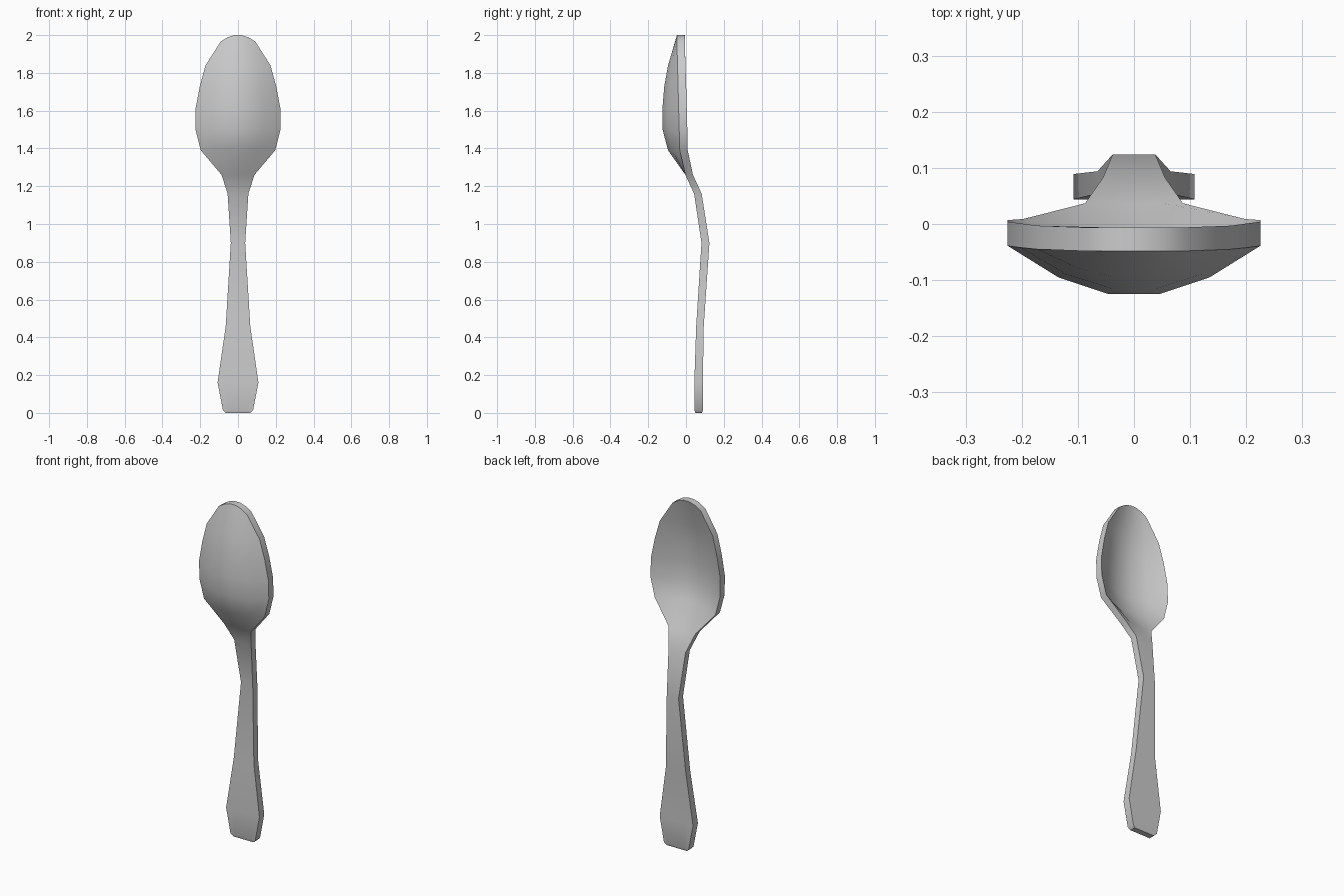
import bpy, bmesh

if "Cube" in bpy.data.objects:
    bpy.data.objects.remove(bpy.data.objects["Cube"])

# Stations along the spoon: z, half width, front y at the edge, bulge, thickness, end bow
stations = [
    (0.000, 0.065, 0.050, 0.000, 0.034, 0.0),
    (0.015, 0.080, 0.045, 0.000, 0.045, 0.0),
    (0.160, 0.108, 0.044, 0.000, 0.045, 0.0),
    (0.460, 0.065, 0.054, 0.000, 0.040, 0.0),
    (0.900, 0.038, 0.082, 0.000, 0.042, 0.0),
    (1.160, 0.055, 0.043, 0.000, 0.040, 0.0),
    (1.260, 0.087, -0.003, 0.000, 0.040, 0.0),
    (1.390, 0.197, -0.033, 0.062, 0.042, 0.0),
    (1.500, 0.225, -0.036, 0.088, 0.043, 0.0),
    (1.610, 0.225, -0.039, 0.086, 0.043, 0.0),
    (1.730, 0.202, -0.042, 0.073, 0.043, 0.0),
    (1.840, 0.172, -0.045, 0.050, 0.042, 0.0),
    (2.000, 0.092, -0.048, 0.000, 0.042, 0.036),
]
# Position across the width and share of the bulge
across = [(-1, 0), (-0.6, 0.65), (-0.2, 1), (0.2, 1), (0.6, 0.65), (1, 0)]

# Spoon: front and back sheets joined by a rim
bm = bmesh.new()
front, back = [], []
for z, w, y, bulge, t, bow in stations:
    def row(dy):
        return [bm.verts.new((u * w, y - bulge * d + dy, z - bow * max(0, u * u - 0.04)))
                for u, d in across]
    front.append(row(0))
    back.append(row(t))

rows, cols = len(stations), len(across)
for sheet in (front, back):
    for i in range(rows - 1):
        for j in range(cols - 1):
            bm.faces.new((sheet[i][j], sheet[i][j + 1], sheet[i + 1][j + 1], sheet[i + 1][j]))

for j in (0, cols - 1):
    for i in range(rows - 1):
        bm.faces.new((front[i][j], front[i + 1][j], back[i + 1][j], back[i][j]))
for i in (0, rows - 1):
    for j in range(cols - 1):
        bm.faces.new((front[i][j], front[i][j + 1], back[i][j + 1], back[i][j]))

bmesh.ops.recalc_face_normals(bm, faces=bm.faces)
mesh = bpy.data.meshes.new("spoon")
bm.to_mesh(mesh)
bm.free()
spoon = bpy.data.objects.new("spoon", mesh)
bpy.context.collection.objects.link(spoon)

# Smooth bowl with a crisp rim
bpy.context.view_layer.objects.active = spoon
spoon.select_set(True)
bpy.ops.object.shade_smooth_by_angle(angle=0.7)
